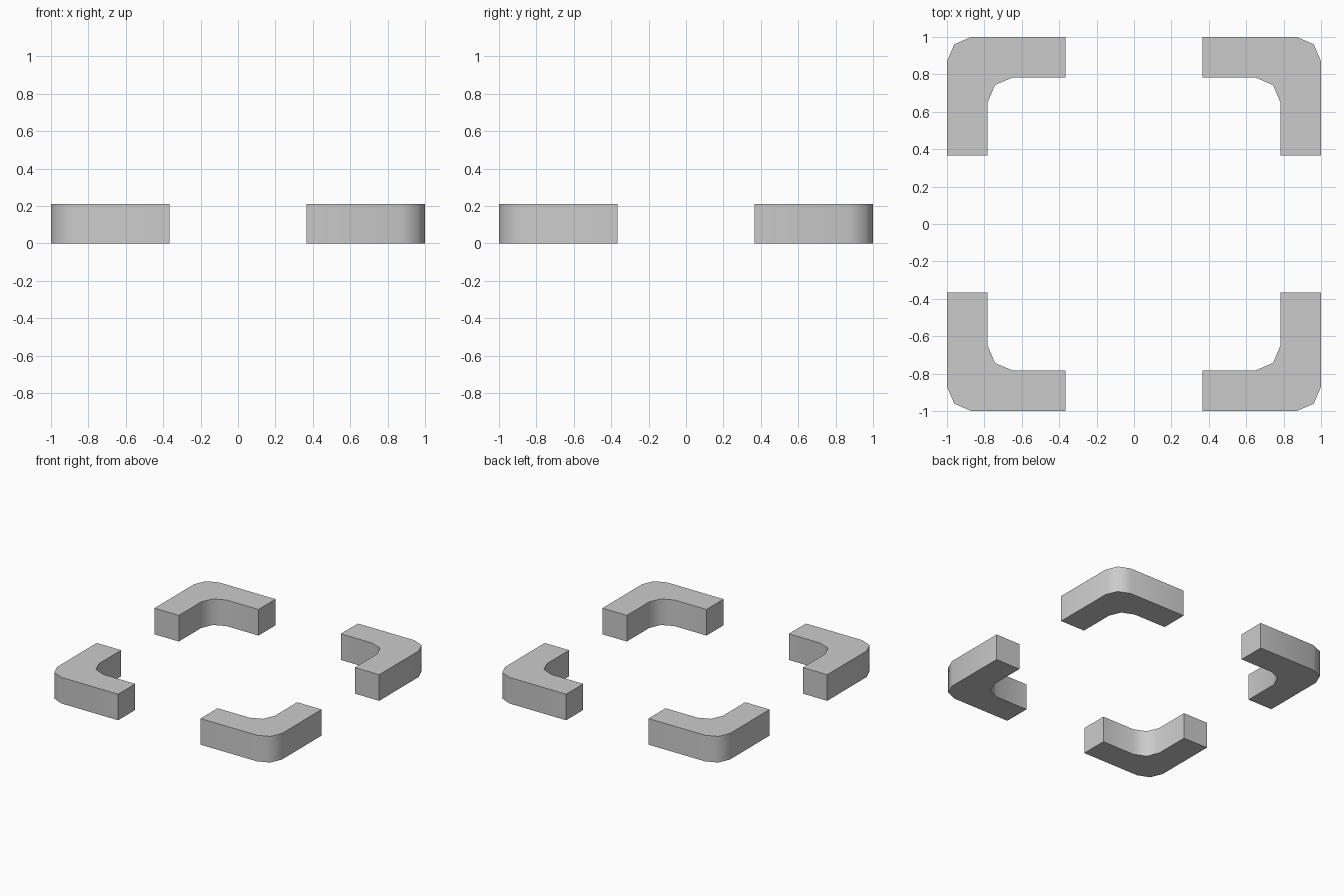
import bpy, bmesh
from math import pi, radians
from mathutils import Matrix

if "Cube" in bpy.data.objects:
    bpy.data.objects.remove(bpy.data.objects["Cube"])

HEIGHT = 0.21

# Half of the L profile up to the diagonal; the other half is its swap of x and y
outer = [(0.366, 1.0), (0.87, 1.0), (0.961, 0.961)]
inner = [(0.743, 0.743), (0.65, 0.783), (0.366, 0.783)]


def swap(points):
    return [(y, x) for x, y in reversed(points)]


profile = outer + swap(outer)[1:] + swap(inner) + inner[1:]


def corner_bracket(name, angle):
    bm = bmesh.new()
    base = bm.faces.new([bm.verts.new((x, y, 0)) for x, y in profile])
    ext = bmesh.ops.extrude_face_region(bm, geom=[base], use_keep_orig=True)
    top = [v for v in ext["geom"] if isinstance(v, bmesh.types.BMVert)]
    bmesh.ops.translate(bm, verts=top, vec=(0, 0, HEIGHT))
    bmesh.ops.rotate(bm, verts=bm.verts, matrix=Matrix.Rotation(angle, 3, 'Z'))
    bmesh.ops.recalc_face_normals(bm, faces=bm.faces)
    mesh = bpy.data.meshes.new(name)
    bm.to_mesh(mesh)
    bm.free()
    obj = bpy.data.objects.new(name, mesh)
    bpy.context.collection.objects.link(obj)
    # Rounded bends are smooth, rims and ends stay sharp
    bpy.ops.object.select_all(action='DESELECT')
    obj.select_set(True)
    bpy.context.view_layer.objects.active = obj
    bpy.ops.object.shade_smooth_by_angle(angle=radians(50))


# Four brackets around the square
for i, side in enumerate(["back_right", "back_left", "front_left", "front_right"]):
    corner_bracket(side + "_corner", i * pi / 2)
